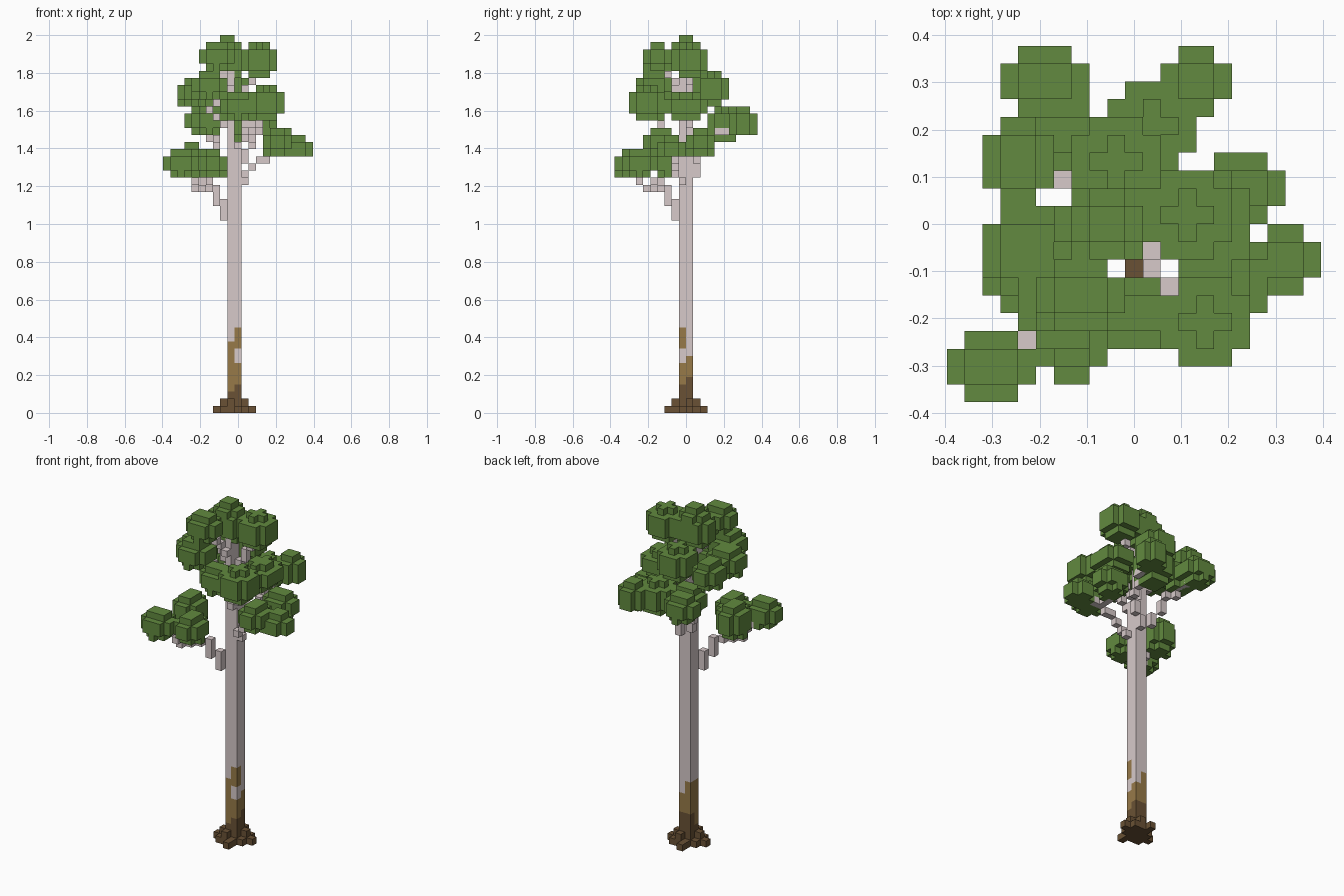
import bpy
import bmesh
from mathutils import Vector

UNIT = 2 / 53                      # edge of one block
ORIGIN = Vector((10, 9.5, -0.5))   # block index that sits on the world origin

if "Cube" in bpy.data.objects:
    bpy.data.objects.remove(bpy.data.objects["Cube"], do_unlink=True)


def make_material(name, color):
    mat = bpy.data.materials.new(name)
    mat.use_nodes = True
    mat.diffuse_color = (*color, 1)
    mat.node_tree.nodes["Principled BSDF"].inputs["Base Color"].default_value = (*color, 1)
    return mat


leaf_green = make_material("leaf green", (0.122, 0.255, 0.05))
pale_bark = make_material("pale bark", (0.68, 0.59, 0.59))
tan_bark = make_material("tan bark", (0.31, 0.195, 0.066))
dark_bark = make_material("dark bark", (0.142, 0.083, 0.035))


def build_blocks(name, blocks, materials):
    """Skin a dict of {block: material index} with its outer faces only."""
    bm = bmesh.new()
    for block, index in blocks.items():
        center = Vector(block) - ORIGIN
        for axis in range(3):
            for sign in (-1, 1):
                normal = Vector((0, 0, 0))
                normal[axis] = sign
                if tuple(int(c) for c in Vector(block) + normal) in blocks:
                    continue
                u, v = Vector((0, 0, 0)), Vector((0, 0, 0))
                u[(axis + 1) % 3] = sign
                v[(axis + 2) % 3] = 1
                corners = [center + (normal + a * u + b * v) / 2
                           for a, b in ((-1, -1), (1, -1), (1, 1), (-1, 1))]
                face = bm.faces.new([bm.verts.new(c * UNIT) for c in corners])
                face.material_index = index
    bmesh.ops.remove_doubles(bm, verts=bm.verts, dist=UNIT / 100)
    bmesh.ops.dissolve_limit(bm, angle_limit=0.01, verts=bm.verts,
                             edges=bm.edges, delimit={'MATERIAL'})
    mesh = bpy.data.meshes.new(name)
    bm.to_mesh(mesh)
    bm.free()
    for mat in materials:
        mesh.materials.append(mat)
    obj = bpy.data.objects.new(name, mesh)
    bpy.context.collection.objects.link(obj)


def rounded_clump(corner, size):
    """Blocks of an ellipsoid that fills a box, peaked on top and full underneath."""
    blocks = {}
    for i in range(size[0]):
        for j in range(size[1]):
            for k in range(size[2]):
                d = [(2 * n + 1 - s) / s for n, s in zip((i, j, k), size)]
                taper = 0.7 if d[2] < 0 else 1.2
                if d[0] ** 2 + d[1] ** 2 + taper * d[2] ** 2 <= 1.05:
                    blocks[(corner[0] + i, corner[1] + j, corner[2] + k)] = 0
    return blocks


def block_path(points):
    """Blocks along a polyline, stepping one block on its longest axis."""
    blocks = {}
    for start, end in zip(points, points[1:]):
        start, end = Vector(start), Vector(end)
        steps = max(1, int(max(abs(c) for c in end - start)))
        for n in range(steps + 1):
            p = start.lerp(end, n / steps)
            blocks[tuple(int(c + 0.5) for c in p)] = 0
    return blocks


# Trunk: two by two blocks, bark colour stepped by column height
dark_top = {(9, 9): 3, (10, 9): 4, (10, 10): 5, (9, 10): 5}
tan_top = {(9, 9): 10, (10, 9): 12, (10, 10): 8, (9, 10): 10}
trunk = {}
for column in dark_top:
    for k in range(48 if column[0] == 9 else 38):
        bare_patch = column == (10, 9) and k in (7, 8)
        if k < dark_top[column]:
            trunk[(*column, k)] = 2
        elif k < tan_top[column] and not bare_patch:
            trunk[(*column, k)] = 1
        else:
            trunk[(*column, k)] = 0
build_blocks("trunk", trunk, [pale_bark, tan_bark, dark_bark])

# Roots: a low flare beside each trunk face, with a few loose arms
roots = {}
for i in range(8, 12):
    for j in range(8, 12):
        if ((i, j) in dark_top) or (i in (8, 11) and j in (8, 11)):
            continue
        roots[(i, j, 0)] = 0
        if (i + j) % 2:
            roots[(i, j, 1)] = 0
for tip in ((7, 9), (8, 8), (12, 10), (10, 7), (9, 12), (11, 11)):
    roots[(*tip, 0)] = 0
build_blocks("roots", roots, [dark_bark])

# Forks: shared starting paths of the limbs on the trunk
low_limb = [(8, 8, 27), (8, 8, 29), (7, 7, 29), (7, 7, 31), (6, 6, 31)]
side_limb = [(11, 9, 32), (11, 8, 33), (12, 8, 34), (14, 8, 35)]
back_limb = [(10, 11, 33), (11, 11, 36), (12, 13, 38)]
rear_limb = [(8, 11, 34), (7, 12, 37)]
front_limb = [(10, 8, 37), (11, 7, 39)]
crown_limb = [(9, 9, 44)]
high_limb = [(8, 10, 40)]

# Leaf clumps: corner block, size in blocks, and the limb that carries them
clumps = {
    "low_outer": ((0, 0, 33), (5, 4, 4), low_limb + [(4, 4, 31), (4, 3, 32)]),
    "low_back": ((2, 5, 33), (4, 5, 5), low_limb),
    "low_front": ((5, 1, 33), (4, 5, 4), low_limb),
    "side_outer": ((17, 6, 36), (4, 4, 3), side_limb + [(16, 8, 36)]),
    "side_front": ((14, 4, 36), (4, 5, 4), side_limb),
    "side_back": ((14, 10, 36), (5, 4, 4), side_limb),
    "back_left": ((12, 16, 39), (4, 4, 4), back_limb + [(13, 15, 39)]),
    "back_middle": ((9, 13, 38), (5, 5, 5), back_limb),
    "back_right": ((3, 16, 39), (5, 4, 4), rear_limb),
    "back_inner": ((4, 13, 39), (5, 4, 4), rear_limb),
    "front_left": ((12, 2, 41), (5, 5, 5), front_limb),
    "front_middle": ((8, 3, 41), (5, 4, 4), front_limb),
    "middle_left": ((12, 7, 41), (5, 6, 4), [(11, 10, 38)]),
    "middle_back": ((7, 11, 43), (5, 5, 5), [(9, 11, 41)]),
    "middle_right": ((2, 11, 43), (4, 5, 4), high_limb),
    "middle_outer": ((2, 6, 43), (5, 5, 4), high_limb),
    "middle_front": ((4, 3, 44), (5, 5, 4), [(8, 8, 42)]),
    "upper_front": ((5, 4, 48), (5, 4, 4), crown_limb),
    "upper_left": ((11, 8, 47), (5, 5, 5), [(10, 10, 43)]),
    "top": ((6, 8, 47), (6, 4, 6), [(9, 9, 46)]),
}
for name, (corner, size, limb) in clumps.items():
    leaves = rounded_clump(corner, size)
    build_blocks(name + "_leaves", leaves, [leaf_green])
    # each branch runs from its limb into the underside of its clump
    heart = tuple(c + s // 2 for c, s in zip(corner[:2], size)) + (corner[2] + 1,)
    path = block_path(limb + [heart])
    branch = {b: 0 for b in path if b not in leaves and b not in trunk}
    if branch:
        build_blocks(name + "_branch", branch, [pale_bark])
